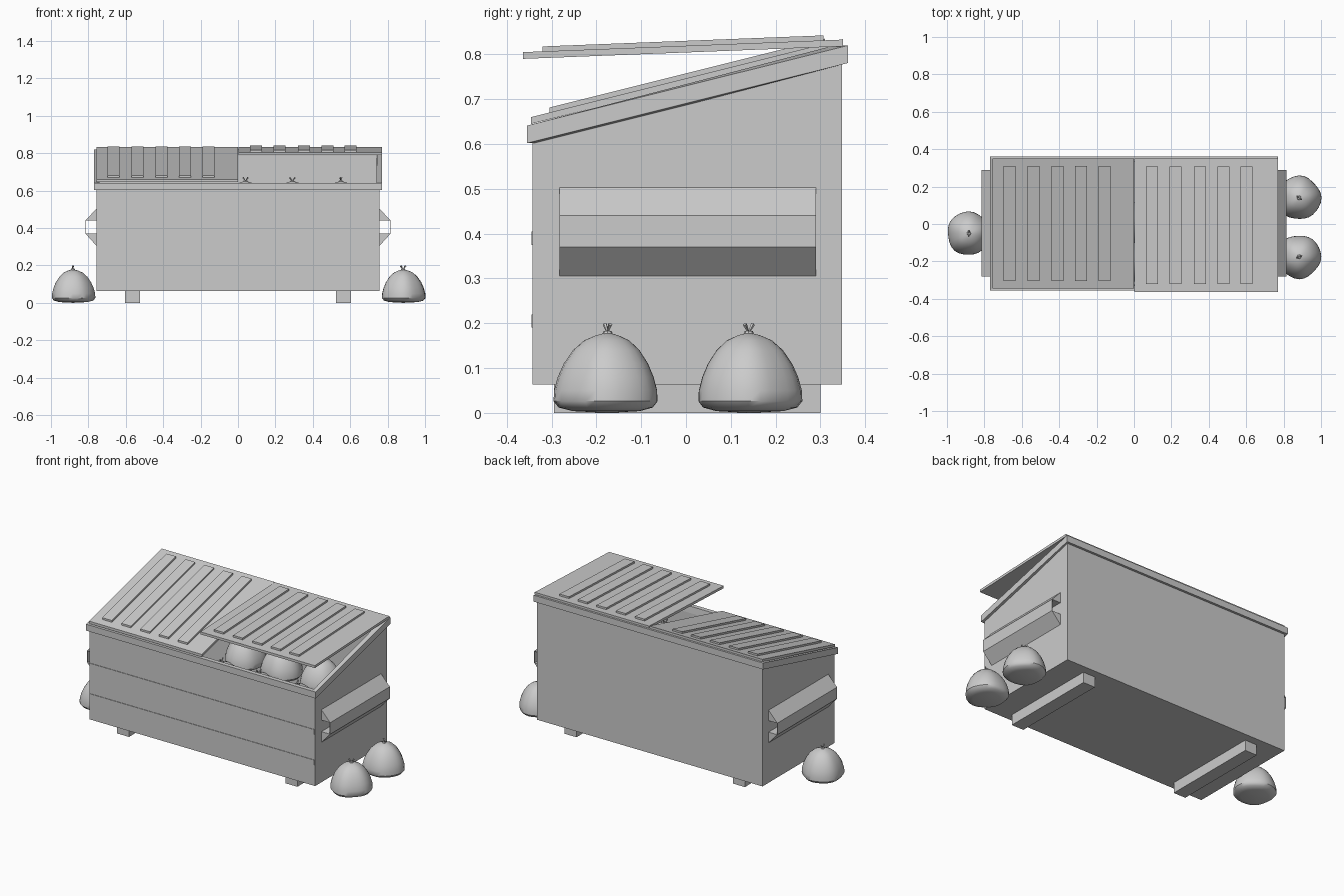
import bpy, bmesh, math, random
from mathutils import Matrix, Vector

if "Cube" in bpy.data.objects:
    bpy.data.objects.remove(bpy.data.objects["Cube"])

random.seed(4)


def finish(name, bm):
    bmesh.ops.recalc_face_normals(bm, faces=bm.faces)
    me = bpy.data.meshes.new(name)
    bm.to_mesh(me)
    bm.free()
    ob = bpy.data.objects.new(name, me)
    bpy.context.collection.objects.link(ob)
    return ob


def prism(name, pts, axis, a, b, open_sides=(), wall=0):
    """Extrude a profile along x (points are y,z) or y (points are x,z).
    open_sides lists profile edges left open; wall makes it hollow."""
    bm = bmesh.new()
    place = (lambda p, t: (t, p[0], p[1])) if axis == 'x' else (lambda p, t: (p[0], t, p[1]))
    r0 = [bm.verts.new(place(p, a)) for p in pts]
    r1 = [bm.verts.new(place(p, b)) for p in pts]
    bm.faces.new(r0)
    bm.faces.new(r1[::-1])
    n = len(pts)
    for i in range(n):
        if i not in open_sides:
            j = (i + 1) % n
            bm.faces.new((r0[i], r1[i], r1[j], r0[j]))
    ob = finish(name, bm)
    if wall:
        # orient every face away from the centre, then thicken inwards
        me = ob.data
        bm = bmesh.new()
        bm.from_mesh(me)
        c = sum((v.co for v in bm.verts), Vector()) / len(bm.verts)
        for f in bm.faces:
            f.normal_update()
            if f.normal.dot(f.calc_center_median() - c) < 0:
                f.normal_flip()
        bm.to_mesh(me)
        bm.free()
        m = ob.modifiers.new("wall", 'SOLIDIFY')
        m.thickness = wall
        m.offset = -1
        m.use_even_offset = True
    return ob


def box(name, x0, x1, y0, y1, z0, z1):
    return prism(name, [(y0, z0), (y1, z0), (y1, z1), (y0, z1)], 'x', x0, x1)


def slab(y0, z0, y1, z1, t):
    return [(y0, z0), (y1, z1), (y1, z1 + t), (y0, z0 + t)]


# Open container with a sloping top, and its rim
prism("container_body", [(-0.342, 0.063), (0.348, 0.063), (0.348, 0.785), (-0.342, 0.613)],
      'x', -0.757, 0.757, open_sides=(2,), wall=0.015)
prism("top_rim", slab(-0.355, 0.602, 0.362, 0.781, 0.039), 'x', -0.77, 0.77,
      open_sides=(0, 2), wall=0.028)

# Front stiffening bands
for i, z in enumerate((0.19, 0.375)):
    box(f"front_band_{i}", -0.752, 0.752, -0.345, -0.335, z, z + 0.03)

# Skids and fork pockets on both sides
for side, s in (("left", -1), ("right", 1)):
    box(f"{side}_skid", s * 0.565 - 0.04, s * 0.565 + 0.04, -0.295, 0.30, 0, 0.066)
    xi, xo, xp = s * 0.755, s * 0.816, s * 0.813
    for part, pts in (("upper_wedge", [(xi, 0.505), (xo, 0.44), (xi, 0.44)]),
                      ("lower_wedge", [(xi, 0.303), (xo, 0.37), (xi, 0.37)]),
                      ("outer_plate", [(xp, 0.37), (xo, 0.37), (xo, 0.44), (xp, 0.44)])):
        prism(f"{side}_pocket_{part}", pts, 'y', -0.282, 0.29)

# Lids with raised ribs: left one closed, right one propped open
lids = (("closed", -0.757, 0, -0.346, 0.645, 0.35, 0.819, -0.305, 0.31,
         (-0.665, -0.537, -0.41, -0.284, -0.158)),
        ("open", 0.002, 0.77, -0.364, 0.79, 0.35, 0.818, -0.32, 0.307,
         (0.095, 0.223, 0.352, 0.478, 0.602)))
for name, x0, x1, y0, z0, y1, z1, ra, rb, ribs in lids:
    prism(f"{name}_lid", slab(y0, z0, y1, z1, 0.015), 'x', x0, x1)
    k = (z1 - z0) / (y1 - y0)
    for i, x in enumerate(ribs):
        prism(f"{name}_lid_rib_{i}",
              slab(ra, z0 + k * (ra - y0) + 0.013, rb, z0 + k * (rb - y0) + 0.013, 0.013),
              'x', x - 0.032, x + 0.032)


# Tied rubbish bags: lumpy lathed dome with a knot and two ears
BAG = [(0.075, 0.004), (0.105, 0.012), (0.116, 0.026), (0.115, 0.05), (0.107, 0.08),
       (0.094, 0.11), (0.074, 0.14), (0.05, 0.162), (0.025, 0.173), (0.01, 0.177)]


def bag(name, x, y, z):
    bm = bmesh.new()
    n = 28
    p, q = random.uniform(0, 6.28), random.uniform(0, 6.28)
    rings = []
    for r, h in BAG:
        ring = []
        for i in range(n):
            a = math.tau * i / n
            rr = r * (1 + 0.025 * math.sin(3 * a + p) + 0.02 * math.sin(5 * a + q))
            ring.append(bm.verts.new((rr * math.cos(a), rr * math.sin(a), h)))
        rings.append(ring)
    for lo, hi in zip(rings, rings[1:]):
        for i in range(n):
            j = (i + 1) % n
            bm.faces.new((lo[i], lo[j], hi[j], hi[i]))
    base, tip = bm.verts.new((0, 0, 0)), bm.verts.new((0, 0, 0.178))
    for i in range(n):
        j = (i + 1) % n
        bm.faces.new((rings[0][j], rings[0][i], base))
        bm.faces.new((rings[-1][i], rings[-1][j], tip))
    bmesh.ops.create_cone(bm, cap_ends=True, segments=8, radius1=0.012, radius2=0.009,
                          depth=0.008, matrix=Matrix.Translation((0, 0, 0.179)))
    turn = Matrix.Rotation(p, 4, 'Z')
    for s in (-1, 1):
        bmesh.ops.create_cone(bm, cap_ends=True, segments=5, radius1=0.002, radius2=0.005,
                              depth=0.022,
                              matrix=turn @ Matrix.Translation((s * 0.008, 0, 0.189))
                              @ Matrix.Rotation(s * 0.65, 4, 'Y'))
    ob = finish(name, bm)
    ob.location = (x, y, z)
    bpy.ops.object.select_all(action='DESELECT')
    ob.select_set(True)
    bpy.context.view_layer.objects.active = ob
    bpy.ops.object.shade_smooth_by_angle(angle=math.radians(40))


for i, (x, y) in enumerate(((-0.883, -0.05), (0.883, 0.14), (0.883, -0.175))):
    bag(f"ground_bag_{i}", x, y, 0)
for i, x in enumerate((0.04, 0.29, 0.55)):
    bag(f"inner_back_bag_{i}", x, 0.01, 0.472)
    bag(f"inner_front_bag_{i}", x - 0.01, -0.2, 0.39)
